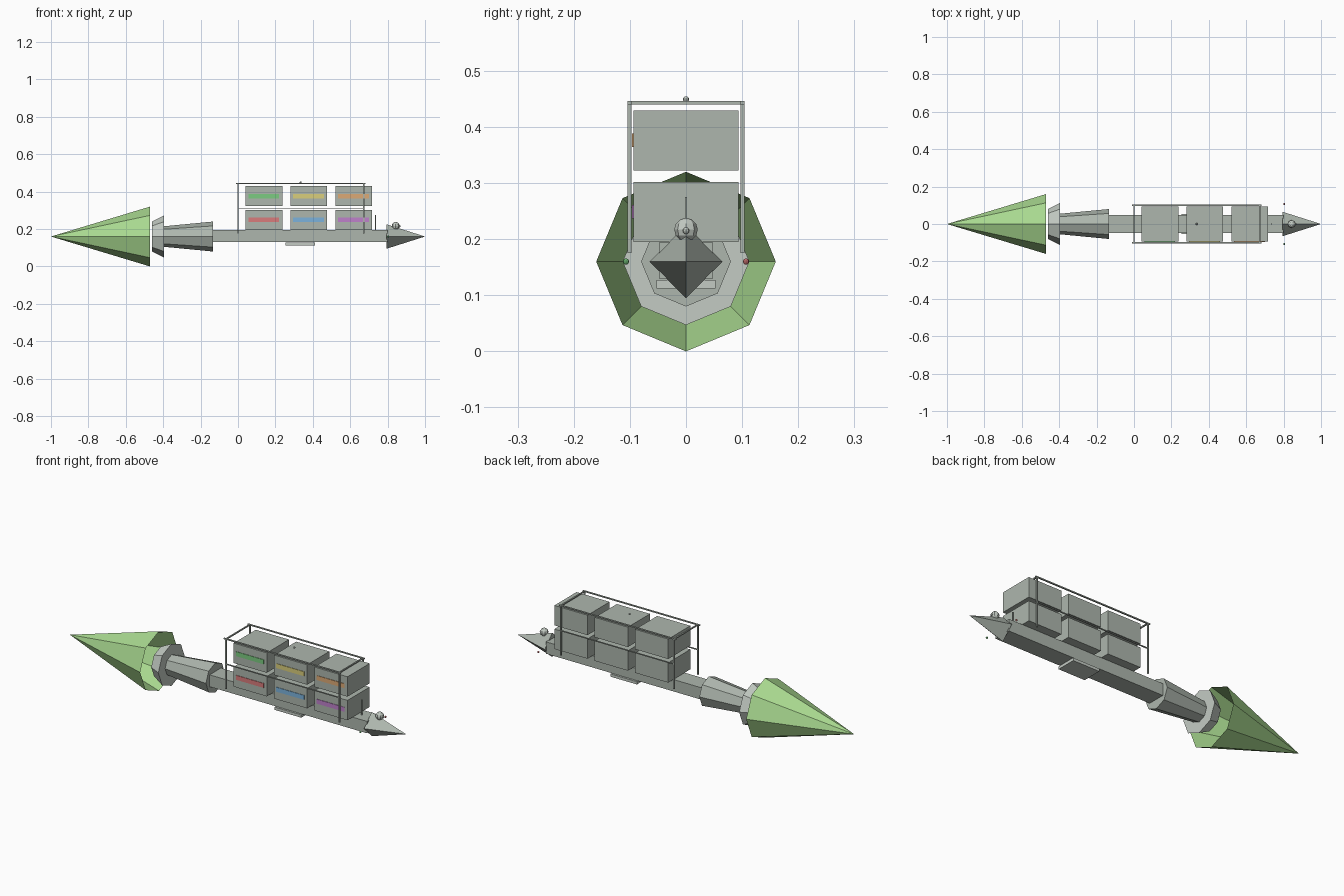
import bpy
from math import pi
from mathutils import Matrix

if "Cube" in bpy.data.objects:
    bpy.data.objects.remove(bpy.data.objects["Cube"])

AXIS = 0.16  # height of the ship's centre line


def material(name, rgb):
    m = bpy.data.materials.new(name)
    m.diffuse_color = (*rgb, 1)
    m.use_nodes = True
    m.node_tree.nodes["Principled BSDF"].inputs["Base Color"].default_value = m.diffuse_color
    return m


HULL = material("hull_grey", (0.42, 0.47, 0.42))
PALE = material("pale_grey", (0.55, 0.60, 0.55))
FLAME = material("flame_green", (0.40, 0.70, 0.28))
RED = material("red", (0.70, 0.20, 0.20))
GREEN = material("green", (0.20, 0.60, 0.22))
STRIPES = [
    [RED, material("blue", (0.20, 0.45, 0.72)), material("purple", (0.52, 0.22, 0.60))],
    [GREEN, material("yellow", (0.70, 0.62, 0.20)), material("orange", (0.72, 0.40, 0.18))],
]


def finish(name, mat):
    o = bpy.context.object
    o.name = name
    o.data.materials.append(mat)
    return o


def box(name, x, y, z, mat=HULL):
    """Box from (low, high) ranges on each axis."""
    bpy.ops.mesh.primitive_cube_add(size=1)
    o = finish(name, mat)
    lows, sizes = zip(*[((a + b) / 2, b - a) for a, b in (x, y, z)])
    o.data.transform(Matrix.Translation(lows) @ Matrix.Diagonal((*sizes, 1)))
    return o


def cone(name, x0, r0, x1, r1, sides, mat=HULL, fill='NGON'):
    """Cone along x, radius r0 at x0 and r1 at x1."""
    bpy.ops.mesh.primitive_cone_add(vertices=sides, radius1=r0, radius2=r1,
                                    depth=abs(x1 - x0), end_fill_type=fill)
    o = finish(name, mat)
    turn = pi / 2 if x1 > x0 else -pi / 2
    o.data.transform(Matrix.Translation(((x0 + x1) / 2, 0, AXIS)) @ Matrix.Rotation(turn, 4, 'Y'))
    return o


def ball(name, loc, r, mat):
    bpy.ops.mesh.primitive_uv_sphere_add(segments=8, ring_count=6, radius=r, location=loc)
    return finish(name, mat)


# Drive section: open exhaust flame, nozzle, engine
cone("exhaust_flame", -0.47, 0.16, -1.0, 0, 8, FLAME, 'NOTHING')
cone("nozzle", -0.395, 0.113, -0.46, 0.08, 8, PALE)
cone("engine", -0.135, 0.08, -0.395, 0.055, 8)

# Spine, belly plate and pointed nose
box("spine", (-0.14, 0.80), (-0.048, 0.048), (0.13, 0.194))
box("belly_plate", (0.255, 0.413), (-0.053, 0.053), (0.112, 0.127), PALE)
cone("nose", 0.795, 0.065, 1.0, 0, 4)

# Sensor dome, lens and antenna
ball("sensor_dome", (0.843, 0, 0.217), 0.021, PALE)
ball("sensor_lens", (0.863, 0, 0.215), 0.006, PALE)
box("antenna", (0.732, 0.738), (-0.002, 0.002), (0.19, 0.275))

# Cargo containers with a colour stripe on the front side
for row, z in enumerate((0.195, 0.322)):
    for col in range(3):
        x = 0.04 + 0.24 * col
        tag = f"_{row}_{col}"
        box("container" + tag, (x, x + 0.197), (-0.094, 0.094), (z, z + 0.107))
        box("stripe" + tag, (x + 0.015, x + 0.18), (-0.0965, -0.093),
            (z + 0.042, z + 0.066), STRIPES[row][col])

# Cargo frame: posts, rails and cross beams
T = 0.0035
for side, label in ((-1, "front"), (1, "back")):
    y = (side * 0.1005 - T, side * 0.1005 + T)
    for px, end in ((0.0, "aft"), (0.673, "fore")):
        box(f"post_{label}_{end}", (px - T, px + T), y, (0.175, 0.445))
    box(f"top_rail_{label}", (-0.012, 0.682), y, (0.440, 0.446))
    box(f"mid_rail_{label}", (0.0, 0.673), (side * 0.1015 - 0.0025, side * 0.1015 + 0.0025),
        (0.306, 0.311))
for px, end in ((0.0, "aft"), (0.673, "fore")):
    box(f"cross_beam_{end}", (px - T, px + T), (-0.104, 0.104), (0.440, 0.446))

# Running lights
ball("light_front", (0.803, -0.107, AXIS), 0.0055, GREEN)
ball("light_back", (0.803, 0.107, AXIS), 0.0055, RED)
ball("light_top", (0.335, 0, 0.449), 0.0055, PALE)
